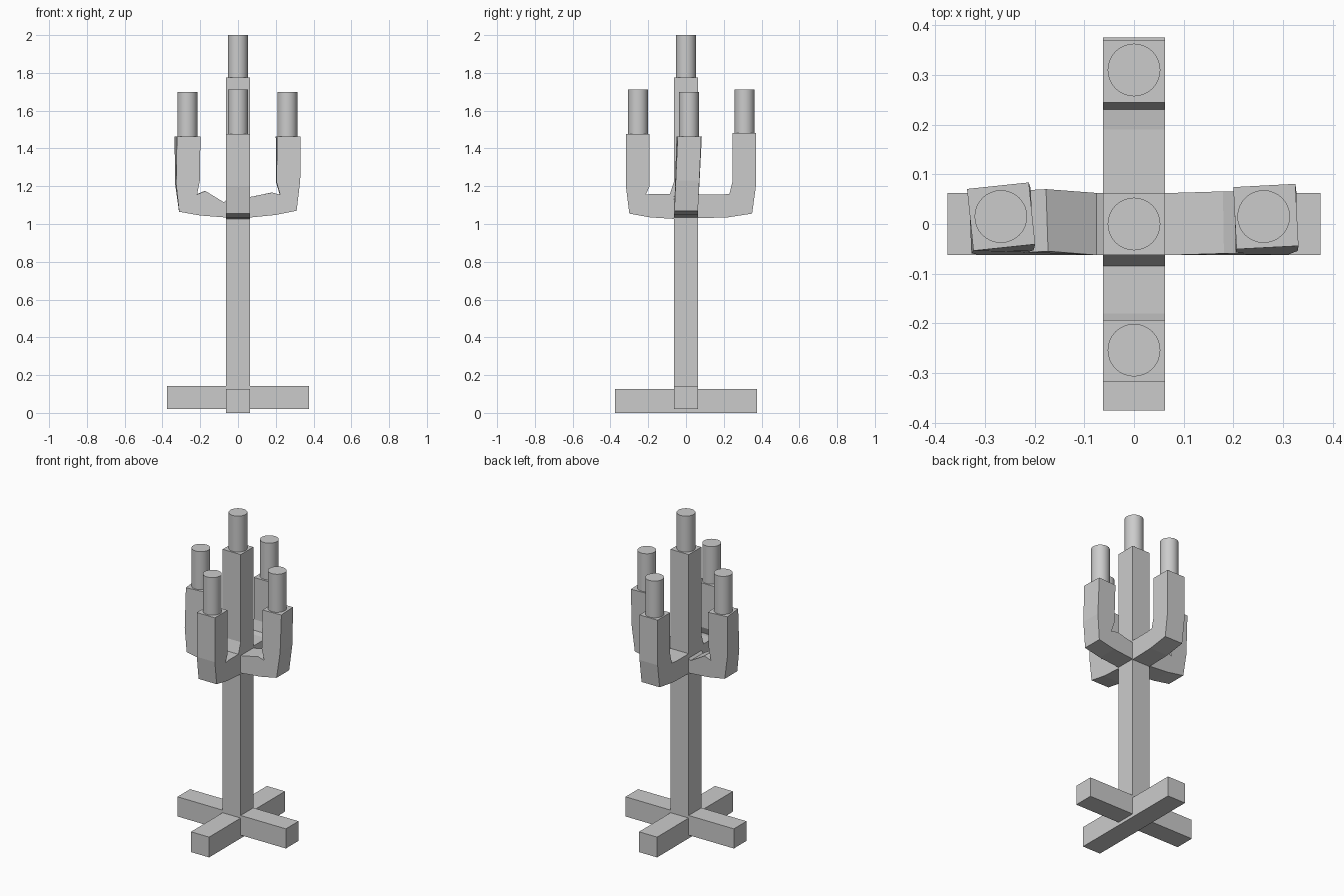
import bpy, bmesh, math
from mathutils import Matrix

if "Cube" in bpy.data.objects:
    bpy.data.objects.remove(bpy.data.objects["Cube"])

W = 0.0625  # half thickness of the square timber


def make_object(name, bm):
    bmesh.ops.recalc_face_normals(bm, faces=bm.faces)
    mesh = bpy.data.meshes.new(name)
    bm.to_mesh(mesh)
    bm.free()
    obj = bpy.data.objects.new(name, mesh)
    bpy.context.collection.objects.link(obj)
    return obj


def box(name, hx, hy, z0, z1):
    bm = bmesh.new()
    bmesh.ops.create_cube(bm, size=1)
    bmesh.ops.scale(bm, vec=(2 * hx, 2 * hy, z1 - z0), verts=bm.verts)
    bmesh.ops.translate(bm, vec=(0, 0, (z0 + z1) / 2), verts=bm.verts)
    return make_object(name, bm)


def candle(name, x, y, z0, z1):
    bpy.ops.mesh.primitive_cylinder_add(vertices=32, radius=0.053, depth=z1 - z0,
                                        location=(x, y, (z0 + z1) / 2))
    obj = bpy.context.object
    obj.name = name
    bpy.ops.object.shade_smooth_by_angle()


def arm(name, profile, angle, axis, lean=0.0, twist=0.0):
    """Side profile (distance, height) given thickness, then twisted and leaned upward."""
    bm = bmesh.new()
    sides = []
    for side in (-W, W):
        ring = []
        for r, z in profile:
            t = min(max((z - 1.05) / 0.4, 0), 1) if r > 0.15 else 0
            a = math.radians(twist) * t
            dr = r - axis
            ring.append(bm.verts.new((axis + dr * math.cos(a) - side * math.sin(a),
                                      dr * math.sin(a) + side * math.cos(a) + lean * t, z)))
        sides.append(ring)
    n = len(profile)
    for i in range(n):
        j = (i + 1) % n
        bm.faces.new((sides[0][i], sides[0][j], sides[1][j], sides[1][i]))
    bm.faces.new(sides[0])
    bm.faces.new(sides[1])
    bmesh.ops.rotate(bm, cent=(0, 0, 0), verts=bm.verts,
                     matrix=Matrix.Rotation(math.radians(angle), 3, 'Z'))
    make_object(name, bm)


# Crossed feet and central post
box("foot_side_to_side", 0.375, W, 0.02, 0.143)
box("foot_front_to_back", W, 0.375, 0.0, 0.127)
box("post", W, W, 0.02, 1.775)
candle("center_candle", 0, 0, 1.77, 2.0)

# Four upturned arms
arm("right_arm", [(0.03, 1.03), (0.07, 1.035), (0.20, 1.048), (0.31, 1.07), (0.328, 1.23),
                  (0.328, 1.462), (0.203, 1.462), (0.203, 1.22), (0.222, 1.155),
                  (0.18, 1.167), (0.075, 1.145), (0.03, 1.14)], 0, 0.264, 0.015, 3)
arm("left_arm", [(0.03, 1.03), (0.07, 1.035), (0.20, 1.045), (0.312, 1.065), (0.33, 1.21),
                 (0.33, 1.462), (0.205, 1.462), (0.205, 1.23), (0.218, 1.157),
                 (0.175, 1.175), (0.075, 1.115), (0.03, 1.16)], 180, 0.267, -0.015, 6)
arm("front_arm", [(0.03, 1.025), (0.19, 1.035), (0.30, 1.055), (0.318, 1.2),
                  (0.318, 1.477), (0.193, 1.477), (0.193, 1.2), (0.213, 1.155),
                  (0.18, 1.16), (0.085, 1.16), (0.055, 1.25), (0.03, 1.25)], 270, 0.255)
arm("back_arm", [(0.03, 1.03), (0.22, 1.035), (0.35, 1.055), (0.37, 1.2),
                 (0.37, 1.482), (0.245, 1.482), (0.245, 1.22), (0.23, 1.16),
                 (0.19, 1.155), (0.03, 1.155)], 90, 0.308)

# Arm candles
candle("right_candle", 0.261, 0.015, 1.45, 1.70)
candle("left_candle", -0.268, 0.015, 1.45, 1.70)
candle("front_candle", 0, -0.254, 1.47, 1.712)
candle("back_candle", 0, 0.31, 1.47, 1.712)
